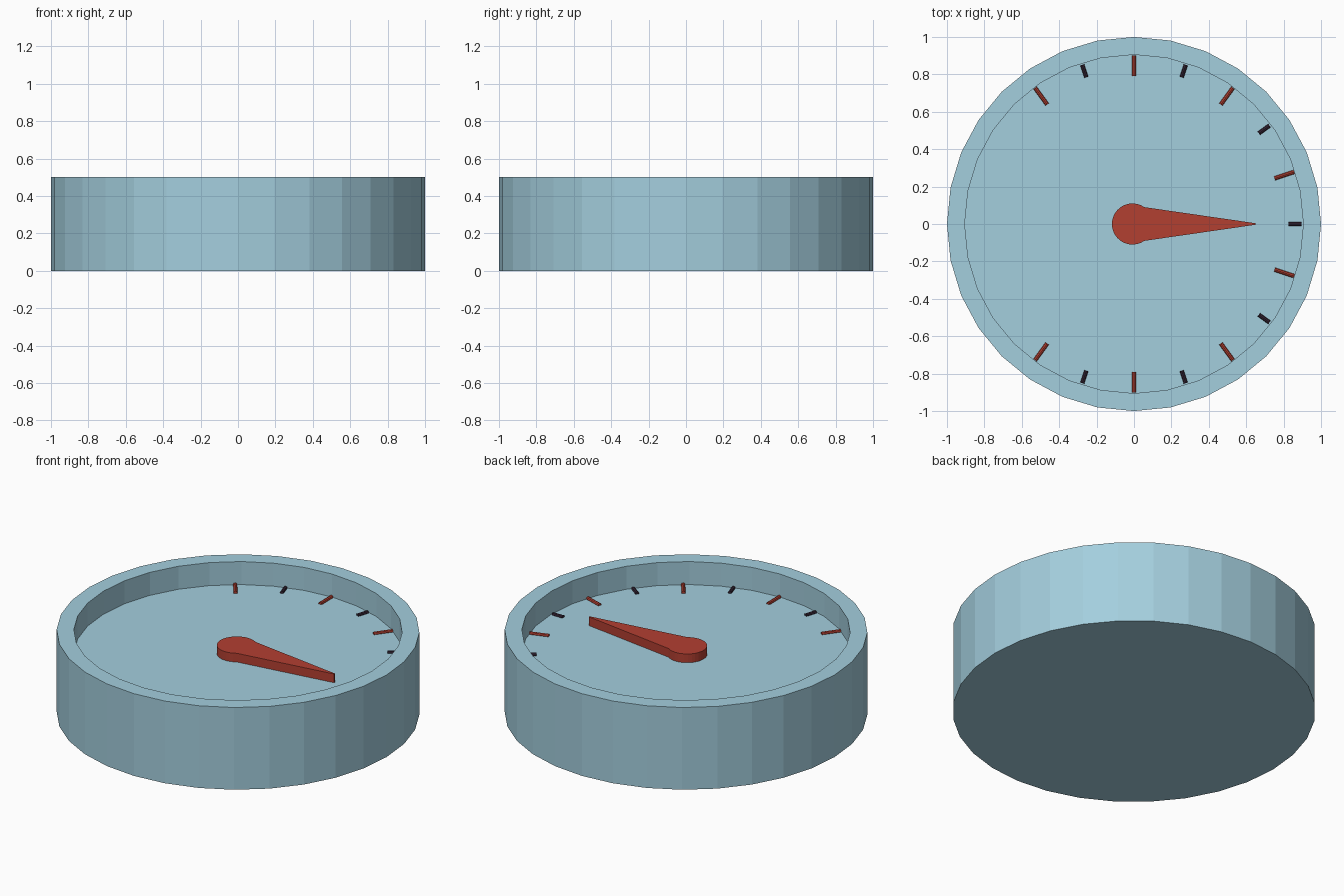
import bpy, bmesh, math
from mathutils import Matrix

if "Cube" in bpy.data.objects:
    bpy.data.objects.remove(bpy.data.objects["Cube"])

FLOOR = 0.36


def material(name, rgb):
    m = bpy.data.materials.new(name)
    m.diffuse_color = (*rgb, 1)
    m.use_nodes = True
    m.node_tree.nodes["Principled BSDF"].inputs["Base Color"].default_value = m.diffuse_color
    return m


blue = material("pale blue", (0.37, 0.62, 0.73))
red = material("brick red", (0.45, 0.05, 0.031))
dark = material("dark plum", (0.035, 0.018, 0.035))


def finish(bm, name, mat):
    bmesh.ops.recalc_face_normals(bm, faces=bm.faces)
    me = bpy.data.meshes.new(name)
    bm.to_mesh(me)
    bm.free()
    me.materials.append(mat)
    ob = bpy.data.objects.new(name, me)
    bpy.context.collection.objects.link(ob)
    return ob


def ring(bm, r, z, n=32):
    return [bm.verts.new((r * math.cos(i * math.tau / n), r * math.sin(i * math.tau / n), z))
            for i in range(n)]


# Dial housing: 32-sided cup with a sunken face
bm = bmesh.new()
rings = [ring(bm, r, z) for r, z in ((1, 0), (1, 0.5), (0.905, 0.5), (0.905, FLOOR))]
for a, b in zip(rings, rings[1:]):
    for i in range(32):
        j = (i + 1) % 32
        bm.faces.new((a[i], a[j], b[j], b[i]))
bm.faces.new(rings[0])
bm.faces.new(rings[-1])
finish(bm, "housing", blue)

# Needle: round hub and tapering pointer in one extruded outline
bm = bmesh.new()
start, steps = math.radians(55), 24
outline = [(0.65, 0.004)]
for i in range(steps + 1):
    a = start + (math.tau - 2 * start) * i / steps
    outline.append((-0.008 + 0.11 * math.cos(a), 0.11 * math.sin(a)))
outline.append((0.65, -0.004))
face = bm.faces.new([bm.verts.new((x, y, FLOOR)) for x, y in outline])
top = bmesh.ops.extrude_face_region(bm, geom=[face])["geom"]
for v in top:
    if isinstance(v, bmesh.types.BMVert):
        v.co.z += 0.053
if not face.is_valid:
    pass
elif len(face.verts) and all(len(e.link_faces) == 1 for e in face.edges):
    bm.faces.remove(face)
finish(bm, "needle", red)


# Scale marks: thin rods half sunk into the face
def marks(name, angles, r0, r1, mat):
    bm = bmesh.new()
    for deg in angles:
        m = (Matrix.Rotation(math.radians(deg), 4, 'Z')
             @ Matrix.Translation(((r0 + r1) / 2, 0, FLOOR + 0.003))
             @ Matrix.Rotation(math.pi / 2, 4, 'Y'))
        bmesh.ops.create_cone(bm, cap_ends=True, segments=8, radius1=0.011, radius2=0.011,
                              depth=r1 - r0, matrix=m)
    finish(bm, name, mat)


marks("major_marks", range(-126, 127, 36), 0.79, 0.9, red)
marks("minor_marks", range(-108, 109, 36), 0.825, 0.895, dark)
